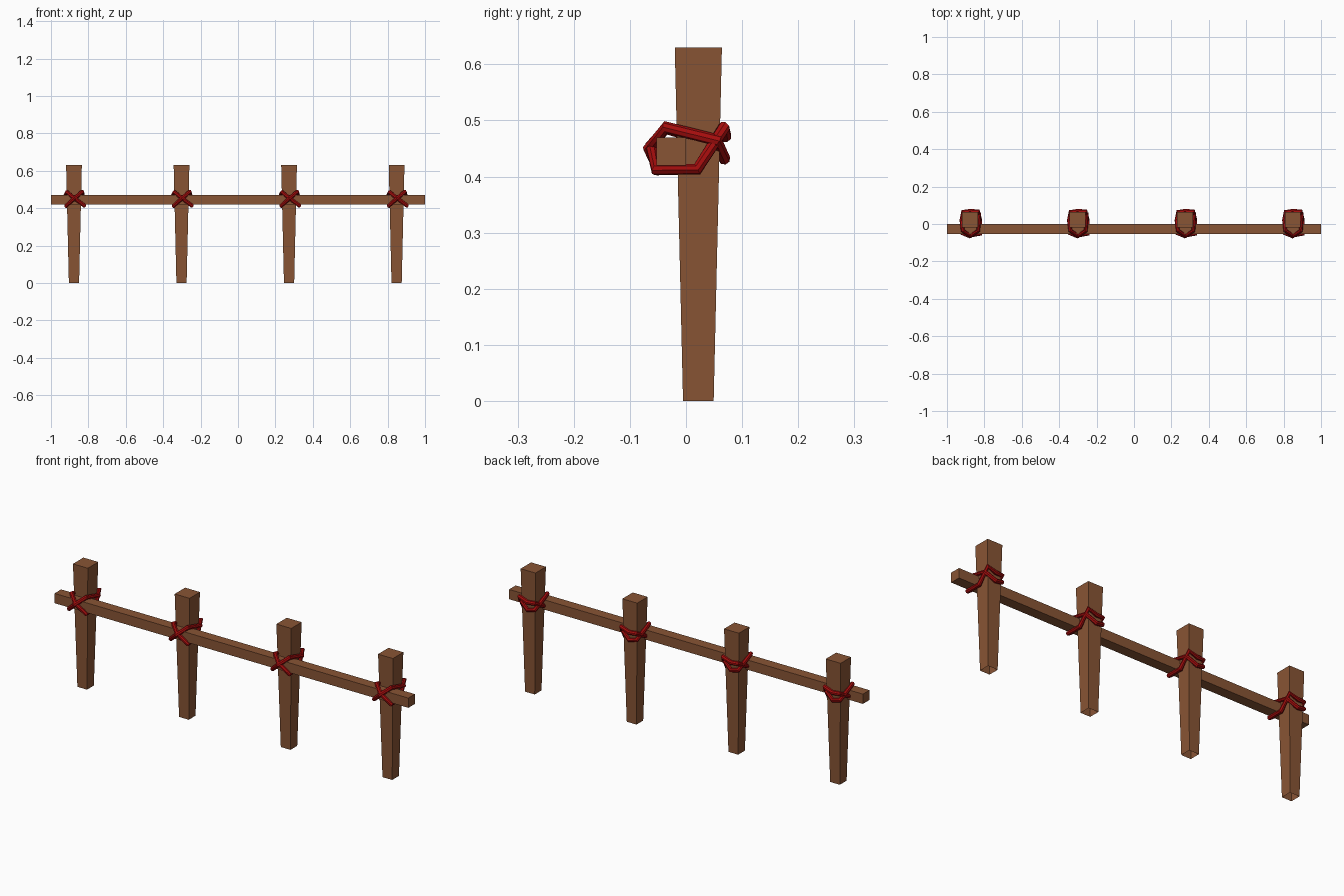
import bpy
import bmesh

if "Cube" in bpy.data.objects:
    bpy.data.objects.remove(bpy.data.objects["Cube"])


def make_material(name, color):
    mat = bpy.data.materials.new(name)
    mat.use_nodes = True
    mat.diffuse_color = color
    mat.node_tree.nodes["Principled BSDF"].inputs["Base Color"].default_value = color
    return mat


wood = make_material("brown wood", (0.25, 0.09, 0.035, 1))
red = make_material("red rope", (0.38, 0.004, 0.004, 1))


def box(name, size, location, taper=1.0, open_bottom=False):
    """Box whose lower end is scaled by taper."""
    bm = bmesh.new()
    bmesh.ops.create_cube(bm, size=1)
    for v in bm.verts:
        k = taper if v.co.z < 0 else 1
        v.co = (v.co.x * size[0] * k, v.co.y * size[1] * k, v.co.z * size[2])
    if open_bottom:
        bm.normal_update()
        low = [f for f in bm.faces if f.normal.z < -0.9]
        bmesh.ops.delete(bm, geom=low, context="FACES_ONLY")
    mesh = bpy.data.meshes.new(name)
    bm.to_mesh(mesh)
    bm.free()
    mesh.materials.append(wood)
    obj = bpy.data.objects.new(name, mesh)
    obj.location = location
    bpy.context.collection.objects.link(obj)
    return obj


# One continuous lashing: crosses over the rail in front, wraps the post behind
LASHING = [
    (-0.038, -0.036, 0.486), (0.0, -0.062, 0.455), (0.056, -0.054, 0.413),
    (0.054, 0.02, 0.413), (0.045, 0.068, 0.488),
    (0.0, 0.07, 0.472), (-0.038, 0.066, 0.474),
    (-0.044, 0.02, 0.45), (-0.042, -0.05, 0.412),
    (0.0, -0.066, 0.45), (0.044, -0.036, 0.488),
    (0.05, 0.055, 0.465), (0.0, 0.068, 0.432), (-0.038, 0.064, 0.44),
    (-0.045, 0.02, 0.47),
]


def rope(name, x):
    curve = bpy.data.curves.new(name, "CURVE")
    curve.dimensions = "3D"
    curve.bevel_depth = 0.011
    curve.bevel_resolution = 2
    spline = curve.splines.new("POLY")
    spline.points.add(len(LASHING) - 1)
    for point, co in zip(spline.points, LASHING):
        point.co = (*co, 1)
    spline.use_cyclic_u = True
    curve.materials.append(red)
    obj = bpy.data.objects.new(name, curve)
    obj.location.x = x
    bpy.context.collection.objects.link(obj)
    bpy.ops.object.select_all(action="DESELECT")
    obj.select_set(True)
    bpy.context.view_layer.objects.active = obj
    bpy.ops.object.convert(target="MESH")
    bpy.ops.object.shade_smooth_by_angle()


# Horizontal rail
box("rail", (2, 0.053, 0.05), (0, -0.0265, 0.445))

# Tapered posts, each tied to the rail
for i in range(4):
    x = -0.877 + i * 0.575
    box(f"post_{i + 1}", (0.084, 0.084, 0.63), (x, 0.022, 0.315), 0.65, True)
    rope(f"rope_lashing_{i + 1}", x)
